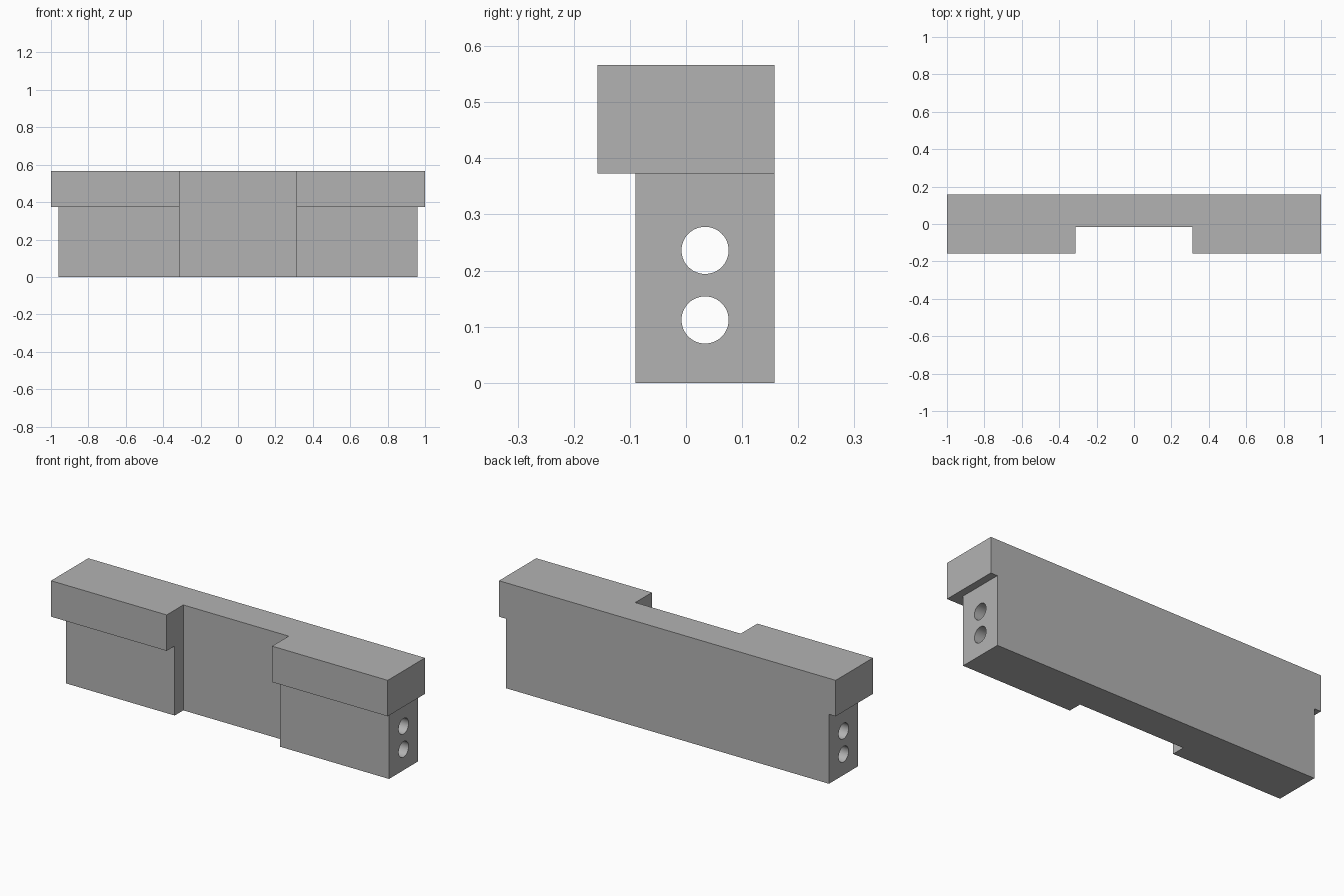
import bpy
import bmesh
import math
from mathutils import Matrix

default = bpy.data.objects.get("Cube")
if default:
    bpy.data.objects.remove(default, do_unlink=True)

grey = bpy.data.materials.new("plain grey")
grey.use_nodes = True
GREY = (0.45, 0.45, 0.45, 1.0)
grey.diffuse_color = GREY
grey.node_tree.nodes["Principled BSDF"].inputs["Base Color"].default_value = GREY

BACK = 0.158
CAP_BASE, TOP = 0.373, 0.566


def finish(name, bm):
    mesh = bpy.data.meshes.new(name)
    bmesh.ops.recalc_face_normals(bm, faces=bm.faces)
    bm.to_mesh(mesh)
    bm.free()
    mesh.materials.append(grey)
    obj = bpy.data.objects.new(name, mesh)
    bpy.context.collection.objects.link(obj)
    return obj


def notched_bar(name, half, front, z0, z1):
    """Plan outline with a recess in the middle of its front, extruded upward."""
    notch, recess = 0.313, -0.017
    right = [(half, BACK), (half, front), (notch, front), (notch, recess)]
    outline = right + [(-x, y) for x, y in reversed(right)]
    bm = bmesh.new()
    face = bm.faces.new([bm.verts.new((x, y, z0)) for x, y in outline])
    grown = bmesh.ops.extrude_face_region(bm, geom=[face])["geom"]
    verts = [v for v in grown if isinstance(v, bmesh.types.BMVert)]
    bmesh.ops.translate(bm, verts=verts, vec=(0, 0, z1 - z0))
    return finish(name, bm)


def combine(target, other, operation):
    mod = target.modifiers.new(operation.lower(), "BOOLEAN")
    mod.operation = operation
    mod.solver = "EXACT"
    mod.object = other
    bpy.context.view_layer.objects.active = target
    bpy.ops.object.modifier_apply(modifier=mod.name)
    bpy.data.objects.remove(other, do_unlink=True)


# Lower body joined with the wider overhanging cap
body = notched_bar("clamp_bar", 0.96, -0.09, 0, CAP_BASE)
cap = notched_bar("cap", 1.0, -BACK, CAP_BASE, TOP)
combine(body, cap, "UNION")

# Two round bores running the full length
for z in (0.112, 0.236):
    bm = bmesh.new()
    bmesh.ops.create_cone(bm, cap_ends=True, segments=48, radius1=0.042,
                          radius2=0.042, depth=2.4)
    bmesh.ops.transform(bm, verts=bm.verts,
                        matrix=Matrix.Translation((0, 0.034, z))
                        @ Matrix.Rotation(math.pi / 2, 4, "Y"))
    combine(body, finish("bore_cutter", bm), "DIFFERENCE")

# Merge flush faces, then smooth only the bore walls
bm = bmesh.new()
bm.from_mesh(body.data)
bmesh.ops.dissolve_limit(bm, angle_limit=math.radians(1),
                         verts=bm.verts, edges=bm.edges)
bm.to_mesh(body.data)
bm.free()
bpy.ops.object.select_all(action="DESELECT")
body.select_set(True)
bpy.context.view_layer.objects.active = body
bpy.ops.object.shade_smooth_by_angle(angle=math.radians(30))
